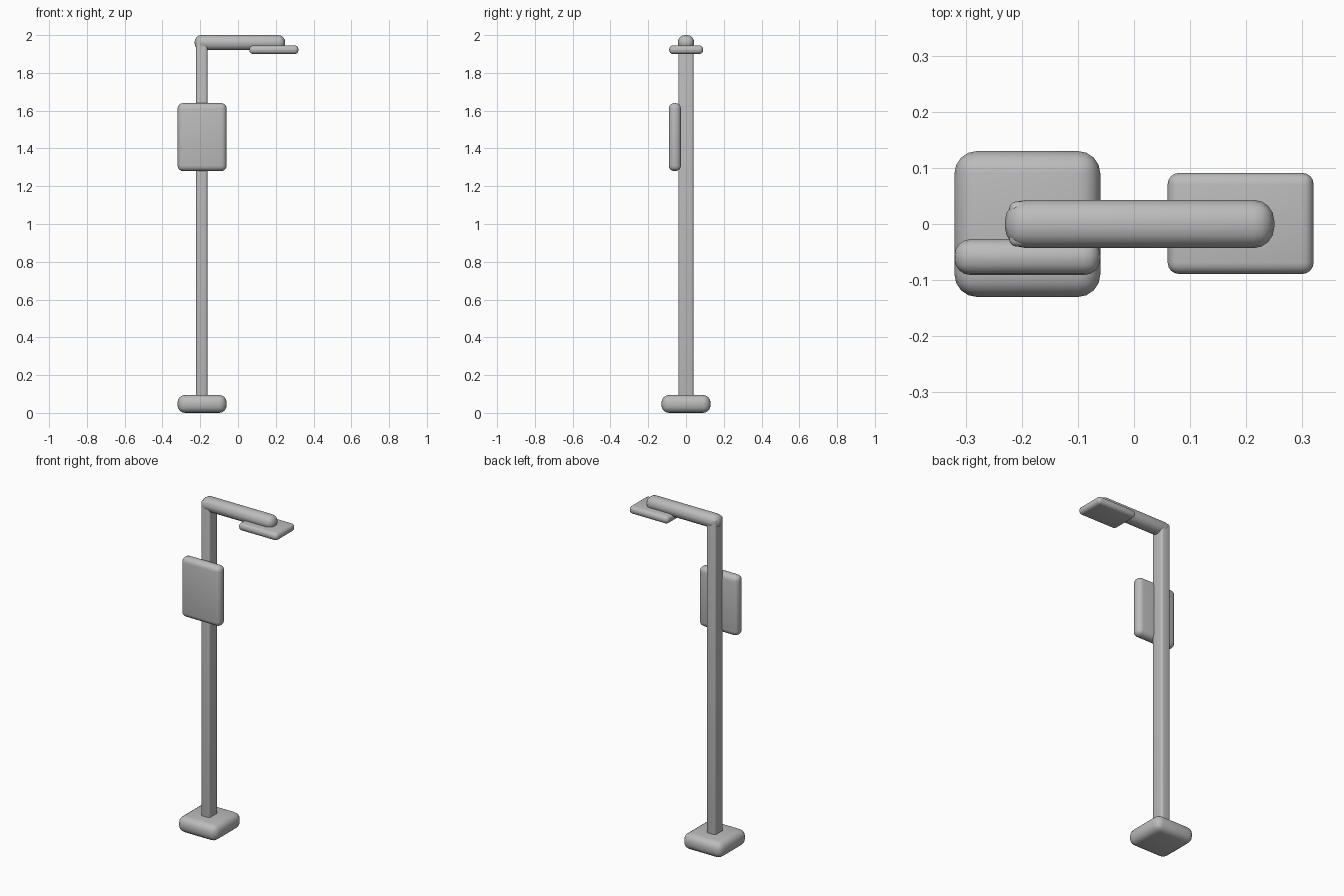
import bpy
from mathutils import Vector

if "Cube" in bpy.data.objects:
    bpy.data.objects.remove(bpy.data.objects["Cube"], do_unlink=True)

# One plain grey for the whole lamp
grey = bpy.data.materials.new("plain grey")
grey.use_nodes = True
colour = (0.5, 0.5, 0.5, 1)
grey.diffuse_color = colour
grey.node_tree.nodes["Principled BSDF"].inputs["Base Color"].default_value = colour


def rounded_box(name, low, high, radius, segments=4):
    """Box between two corners, with rounded edges."""
    low, high = Vector(low), Vector(high)
    bpy.ops.mesh.primitive_cube_add(size=1, location=(low + high) / 2)
    box = bpy.context.object
    box.name = name
    box.scale = high - low
    bpy.ops.object.transform_apply(location=False, rotation=False, scale=True)
    box.data.materials.append(grey)
    bevel = box.modifiers.new("rounding", 'BEVEL')
    bevel.width = radius
    bevel.segments = segments
    bpy.ops.object.modifier_apply(modifier=bevel.name)
    bpy.ops.object.shade_smooth_by_angle()
    return box


# Foot and upright
rounded_box("base", (-0.32, -0.13, 0), (-0.06, 0.13, 0.095), 0.04)
rounded_box("pole", (-0.222, -0.04, 0.05), (-0.162, 0.04, 1.985), 0.012)

# Panel on the front of the pole
rounded_box("sign_panel", (-0.32, -0.091, 1.28), (-0.06, -0.027, 1.64), 0.029)

# Overhead arm and lamp
rounded_box("arm", (-0.23, -0.043, 1.92), (0.25, 0.043, 2.0), 0.037)
rounded_box("lamp_head", (0.06, -0.089, 1.9), (0.32, 0.091, 1.945), 0.02)
